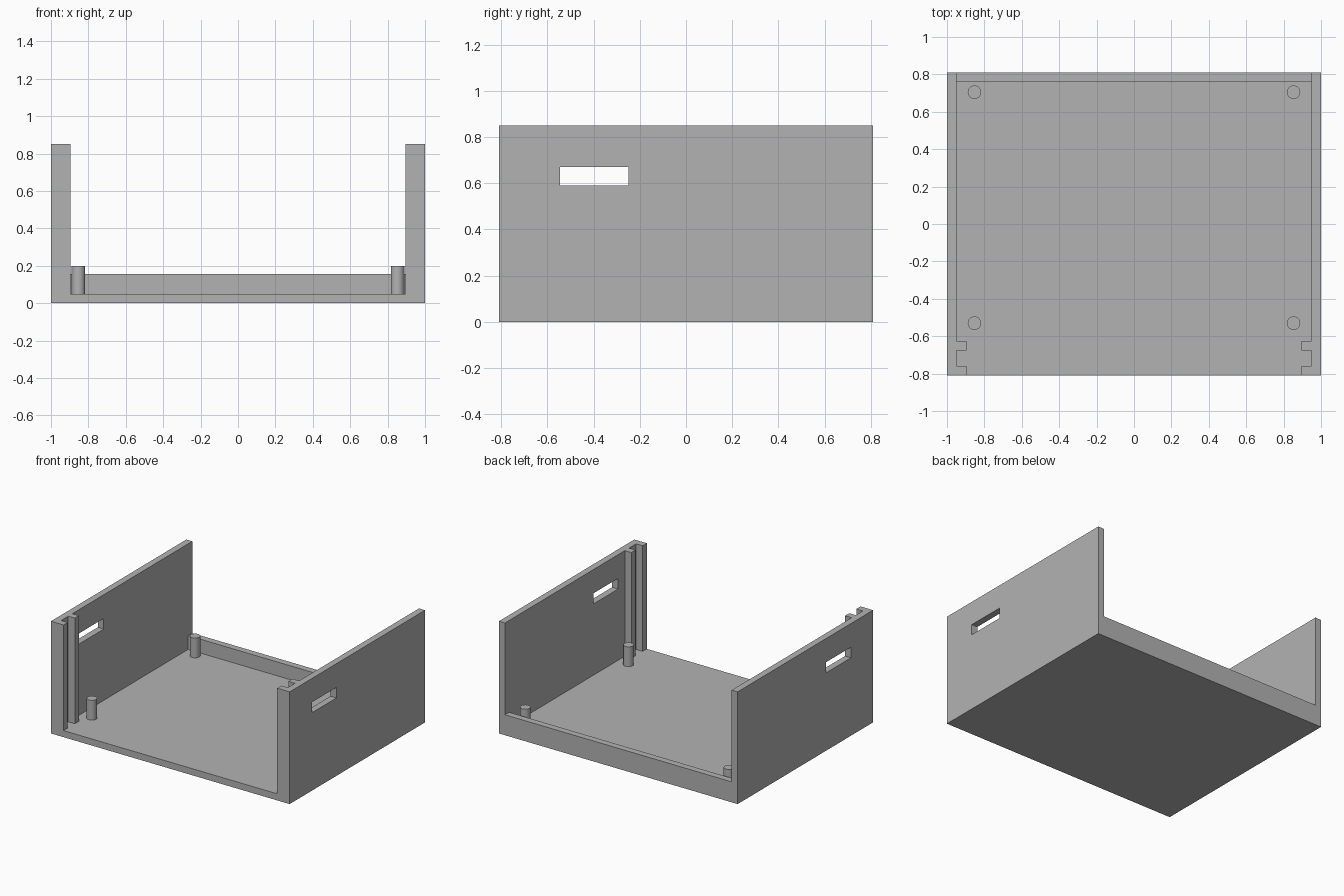
import bpy
import bmesh

W, D, H = 1.0, 0.81, 0.85      # half width, half depth, full height
T = 0.05                       # wall and floor thickness
INNER, RIB = W - T, 0.895      # inner wall face, inner rib face

scene_cube = bpy.data.objects.get("Cube")
if scene_cube:
    bpy.data.objects.remove(scene_cube, do_unlink=True)

grey = bpy.data.materials.new("plain grey")
grey.use_nodes = True
colour = (0.45, 0.45, 0.45, 1)
grey.diffuse_color = colour
grey.node_tree.nodes["Principled BSDF"].inputs["Base Color"].default_value = colour


def prism(name, outline, z0, z1):
    """Extrude a plan outline from z0 to z1."""
    bm = bmesh.new()
    face = bm.faces.new([bm.verts.new((x, y, z0)) for x, y in outline])
    top = bmesh.ops.extrude_face_region(bm, geom=[face])["geom"]
    moved = [g for g in top if isinstance(g, bmesh.types.BMVert)]
    bmesh.ops.translate(bm, verts=moved, vec=(0, 0, z1 - z0))
    bmesh.ops.recalc_face_normals(bm, faces=bm.faces)
    mesh = bpy.data.meshes.new(name)
    bm.to_mesh(mesh)
    bm.free()
    mesh.materials.append(grey)
    obj = bpy.data.objects.new(name, mesh)
    bpy.context.collection.objects.link(obj)
    return obj


def rect(x, y0, y1):
    return [(-x, y0), (x, y0), (x, y1), (-x, y1)]


def cut(target, cutter):
    cutter.hide_render = True
    cutter.hide_set(True)
    mod = target.modifiers.new(cutter.name, 'BOOLEAN')
    mod.operation = 'DIFFERENCE'
    mod.solver = 'EXACT'
    mod.object = cutter


# Tray: a solid block, hollowed so that floor, walls, ribs and rear lip remain
tray = prism("tray", rect(W, -D, D), 0, H)

# Interior plan, with a panel groove between two ribs on each side
half = [(RIB, -D - 0.1), (RIB, -0.76), (INNER, -0.76), (INNER, -0.675),
        (RIB, -0.675), (RIB, -0.625), (INNER, -0.625), (INNER, D - T)]
plan = half + [(-x, y) for x, y in reversed(half)]
cut(tray, prism("interior_cutter", plan, T, H + 0.1))

# Open rear above the low lip
cut(tray, prism("rear_opening_cutter", rect(INNER, D - 2 * T, D + 0.1), 0.155, H + 0.1))

# Slot through both side walls
cut(tray, prism("side_slot_cutter", rect(W + 0.1, -0.545, -0.25), 0.59, 0.67))

# Four mounting posts
for side, x in (("left", 0.853), ("right", -0.853)):
    for end, y in (("front", -0.53), ("back", 0.705)):
        bpy.ops.mesh.primitive_cylinder_add(vertices=32, radius=0.036, depth=0.15,
                                            location=(x, y, T + 0.075))
        post = bpy.context.object
        post.name = f"{end}_{side}_post"
        post.data.materials.append(grey)
        bpy.ops.object.shade_smooth_by_angle()
